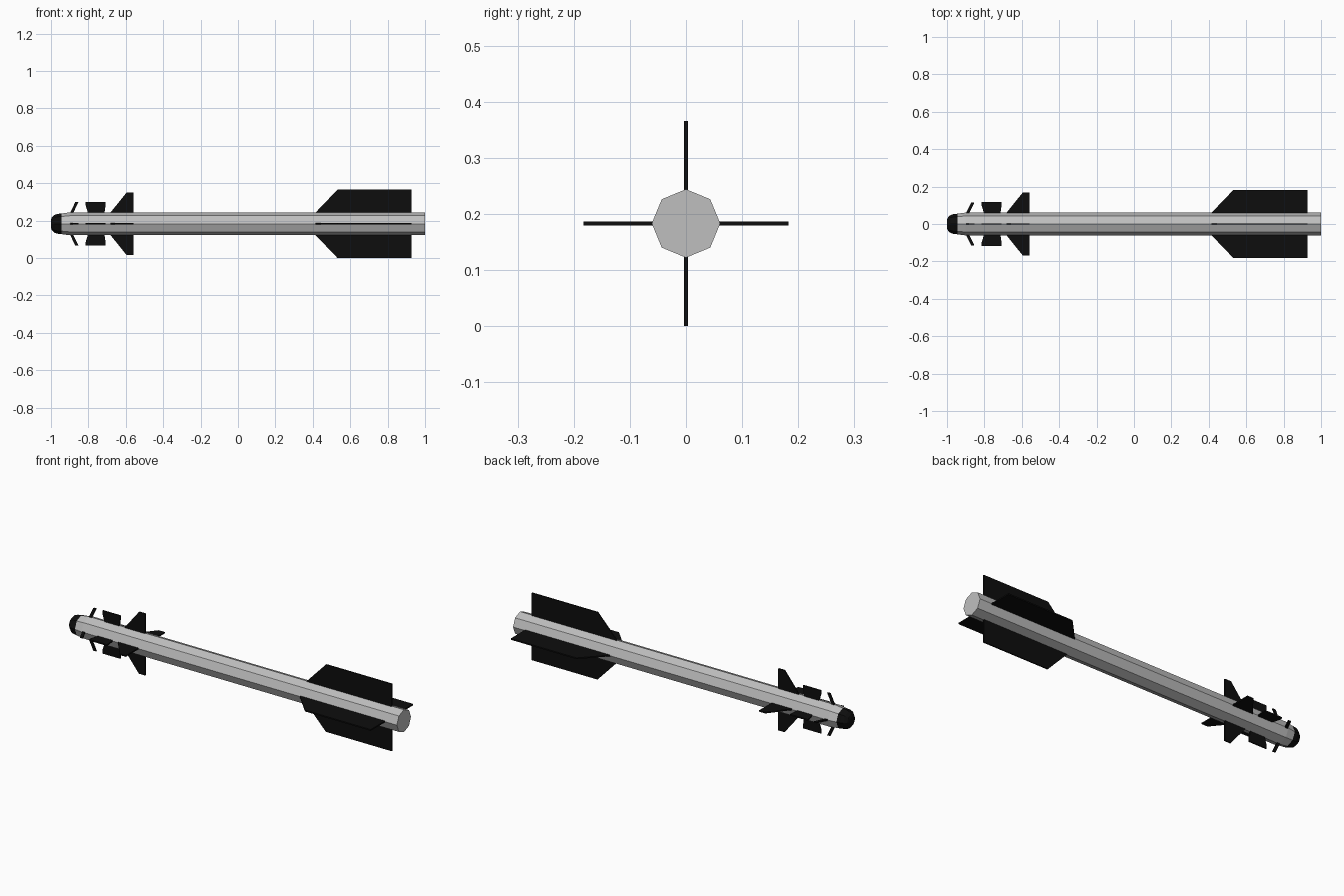
import bpy, bmesh, math
from mathutils import Matrix

cube = bpy.data.objects.get("Cube")
if cube:
    bpy.data.objects.remove(cube)

AXIS_Z = 0.183   # height of the body axis
THICK = 0.007    # fin thickness


def material(name, value):
    m = bpy.data.materials.new(name)
    m.use_nodes = True
    colour = (value, value, value, 1)
    m.diffuse_color = colour
    m.node_tree.nodes["Principled BSDF"].inputs["Base Color"].default_value = colour
    return m


grey = material("light grey", 0.52)
black = material("black", 0.004)


def finish(name, bm, mat):
    bmesh.ops.recalc_face_normals(bm, faces=bm.faces)
    mesh = bpy.data.meshes.new(name)
    bm.to_mesh(mesh)
    bm.free()
    mesh.materials.append(mat)
    ob = bpy.data.objects.new(name, mesh)
    ob.location.z = AXIS_Z
    bpy.context.collection.objects.link(ob)


def tube(name, profile, mat, sides=8):
    """Closed octagonal solid along x from (x, radius) stations."""
    bm = bmesh.new()
    rings = []
    for x, r in profile:
        angles = [2 * math.pi * i / sides for i in range(sides)]
        rings.append([bm.verts.new((x, r * math.cos(a), r * math.sin(a))) for a in angles])
    for a, b in zip(rings, rings[1:]):
        for i in range(sides):
            j = (i + 1) % sides
            bm.faces.new((a[i], a[j], b[j], b[i]))
    bm.faces.new(rings[0])
    bm.faces.new(rings[-1])
    finish(name, bm, mat)


def fin_set(name, outline):
    """Four flat fins around the body from an (x, radius) outline."""
    for k, side in enumerate(("top", "front", "bottom", "back")):
        bm = bmesh.new()
        face = bm.faces.new([bm.verts.new((x, -THICK / 2, r)) for x, r in outline])
        ext = bmesh.ops.extrude_face_region(bm, geom=[face])["geom"]
        moved = [v for v in ext if isinstance(v, bmesh.types.BMVert)]
        bmesh.ops.translate(bm, verts=moved, vec=(0, THICK, 0))
        bm.transform(Matrix.Rotation(k * math.pi / 2, 4, "X"))
        finish(f"{name}_{side}", bm, black)


# Body with a slightly narrowed front, and the rounded nose
tube("body", [(-0.945, 0.055), (-0.90, 0.061), (1.0, 0.061)], grey)
tube("nose", [(-1.0, 0.022), (-0.995, 0.035), (-0.982, 0.047), (-0.965, 0.053), (-0.945, 0.055)], black)

# Fins, from the nose backwards
fin_set("swept_vane", [(-0.902, 0.05), (-0.870, 0.116), (-0.853, 0.116), (-0.885, 0.05)])
fin_set("fixed_fin", [(-0.800, 0.05), (-0.815, 0.10), (-0.815, 0.117), (-0.708, 0.117), (-0.708, 0.10), (-0.715, 0.05)])
fin_set("control_fin", [(-0.69, 0.05), (-0.595, 0.168), (-0.558, 0.168), (-0.558, 0.05)])
fin_set("tail_fin", [(0.405, 0.05), (0.532, 0.183), (0.928, 0.183), (0.928, 0.05)])
